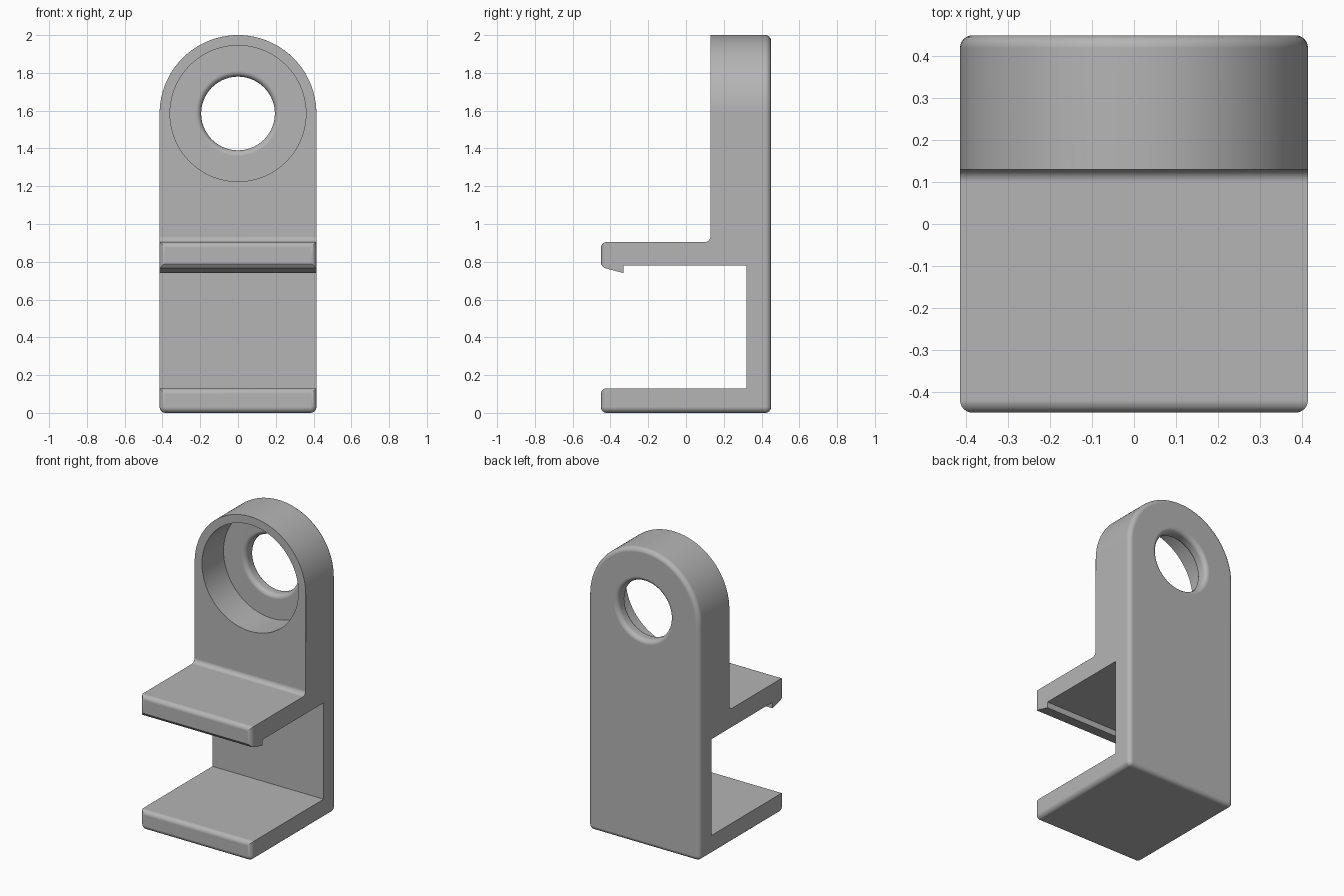
import bpy, bmesh
from math import sin, cos, pi, radians

cube = bpy.data.objects.get("Cube")
if cube:
    bpy.data.objects.remove(cube, do_unlink=True)

HALF = 0.415            # half width, also the arch radius
AXIS = 2 - HALF         # height of the bore axis
FRONT, BACK, PLATE = -0.45, 0.45, 0.13
ROUND = 0.03            # edge rounding
SHELF, SLOT_TOP, SLOT_LOW = 0.905, 0.78, 0.13

grey = bpy.data.materials.new("plastic_grey")
grey.use_nodes = True
colour = (0.46, 0.46, 0.46, 1)
grey.diffuse_color = colour
grey.node_tree.nodes["Principled BSDF"].inputs["Base Color"].default_value = colour


def arc(cx, cy, r, start, end, steps=8):
    """Points on an arc, angles in degrees."""
    angles = [radians(start + (end - start) * i / steps) for i in range(steps + 1)]
    return [(cx + r * cos(a), cy + r * sin(a)) for a in angles]


def loft(name, rings):
    """Closed solid through matching rings of 3D points."""
    bm = bmesh.new()
    loops = [[bm.verts.new(p) for p in ring] for ring in rings]
    for a, b in zip(loops, loops[1:]):
        for i in range(len(a)):
            j = (i + 1) % len(a)
            bm.faces.new((a[i], a[j], b[j], b[i]))
    bm.faces.new(loops[0])
    bm.faces.new(loops[-1])
    bmesh.ops.recalc_face_normals(bm, faces=bm.faces)
    mesh = bpy.data.meshes.new(name)
    bm.to_mesh(mesh)
    bm.free()
    mesh.materials.append(grey)
    obj = bpy.data.objects.new(name, mesh)
    bpy.context.collection.objects.link(obj)
    return obj


def side_cutter(name, profile):
    """Side profile (y, z) extruded across the whole width."""
    return loft(name, [[(x, y, z) for y, z in profile] for x in (-1, 1)])


def cut(target, cutter):
    cutter.hide_render = True
    mod = target.modifiers.new("cut", 'BOOLEAN')
    mod.operation, mod.solver, mod.object = 'DIFFERENCE', 'EXACT', cutter
    bpy.ops.object.select_all(action='DESELECT')
    bpy.context.view_layer.objects.active = target
    target.select_set(True)
    bpy.ops.object.modifier_apply(modifier=mod.name)
    bpy.data.objects.remove(cutter, do_unlink=True)


def outline(inset, y):
    """Arched front outline, shrunk by the inset."""
    r = ROUND + 0.002
    c = HALF - r
    pts = arc(0, AXIS, HALF - inset, 0, 180, 64)
    pts += arc(-c, r, r - inset, 180, 270) + arc(c, r, r - inset, 270, 360)
    return [(x, y, z) for x, z in pts]


# Arched block with rounded front and back rims
rim = arc(0, 0, ROUND, 0, 90, 6)
rings = [outline(ROUND - s, FRONT + ROUND - c) for s, c in reversed(rim)][::-1]
rings = [outline(ROUND - s, FRONT + ROUND - c) for c, s in rim]
rings += [outline(ROUND - s, BACK - ROUND + c) for c, s in reversed(rim)]
body = loft("clamp_bracket", rings)

# Space above the upper shelf, with a filleted corner and a rounded lip
upper = [(-0.7, 2.2), (-0.7, SHELF - ROUND)]
upper += arc(FRONT + ROUND, SHELF - ROUND, ROUND, 180, 90)
upper += arc(PLATE - ROUND, SHELF + ROUND, ROUND, 270, 360)
upper += [(PLATE, 2.2)]
cut(body, side_cutter("upper_cutter", upper))

# Soft rim around the front face of the arched plate
bm = bmesh.new()
bm.from_mesh(body.data)
on_plate = lambda v: abs(v.co.y - PLATE) < 1e-4 and v.co.z > SHELF + ROUND - 1e-3
edges = [e for e in bm.edges if all(on_plate(v) for v in e.verts)
         and any(abs(v.co.z - SHELF - ROUND) > 1e-3 for v in e.verts)
         and len(e.link_faces) == 2 and e.calc_face_angle(0) > 1]
bmesh.ops.bevel(bm, geom=edges, offset=0.018, segments=4, profile=0.5,
                affect='EDGES', clamp_overlap=True)
bm.to_mesh(body.data)
bm.free()

# Clamping slot with the hooked catch under the upper shelf
slot = [(-0.7, SLOT_LOW - ROUND)]
slot += arc(FRONT + ROUND, SLOT_LOW - ROUND, ROUND, 180, 90)
slot += [(0.32, SLOT_LOW), (0.32, SLOT_TOP), (-0.33, SLOT_TOP), (-0.33, 0.74),
         (-0.435, 0.768), (FRONT, 0.788), (-0.7, 0.788)]
cut(body, side_cutter("slot_cutter", slot))

# Stepped bore: wide recess in front, filleted through hole behind
FLOOR, HOLE, RECESS = 0.36, 0.195, 0.36
bore = [(RECESS, 0), (RECESS, FLOOR)]
bore += arc(HOLE + ROUND, FLOOR + ROUND, ROUND, 270, 180, 6)
bore += arc(HOLE + ROUND, BACK - ROUND, ROUND, 180, 90, 6)
bore += [(HOLE + ROUND, 0.6)]
cut(body, loft("bore_cutter", [[(x, y, z) for x, z in arc(0, AXIS, r, 0, 360, 80)[:-1]]
                               for r, y in bore]))

bpy.ops.object.shade_smooth_by_angle(angle=radians(30))
weighted = body.modifiers.new("weighted_normals", 'WEIGHTED_NORMAL')
weighted.keep_sharp = True
